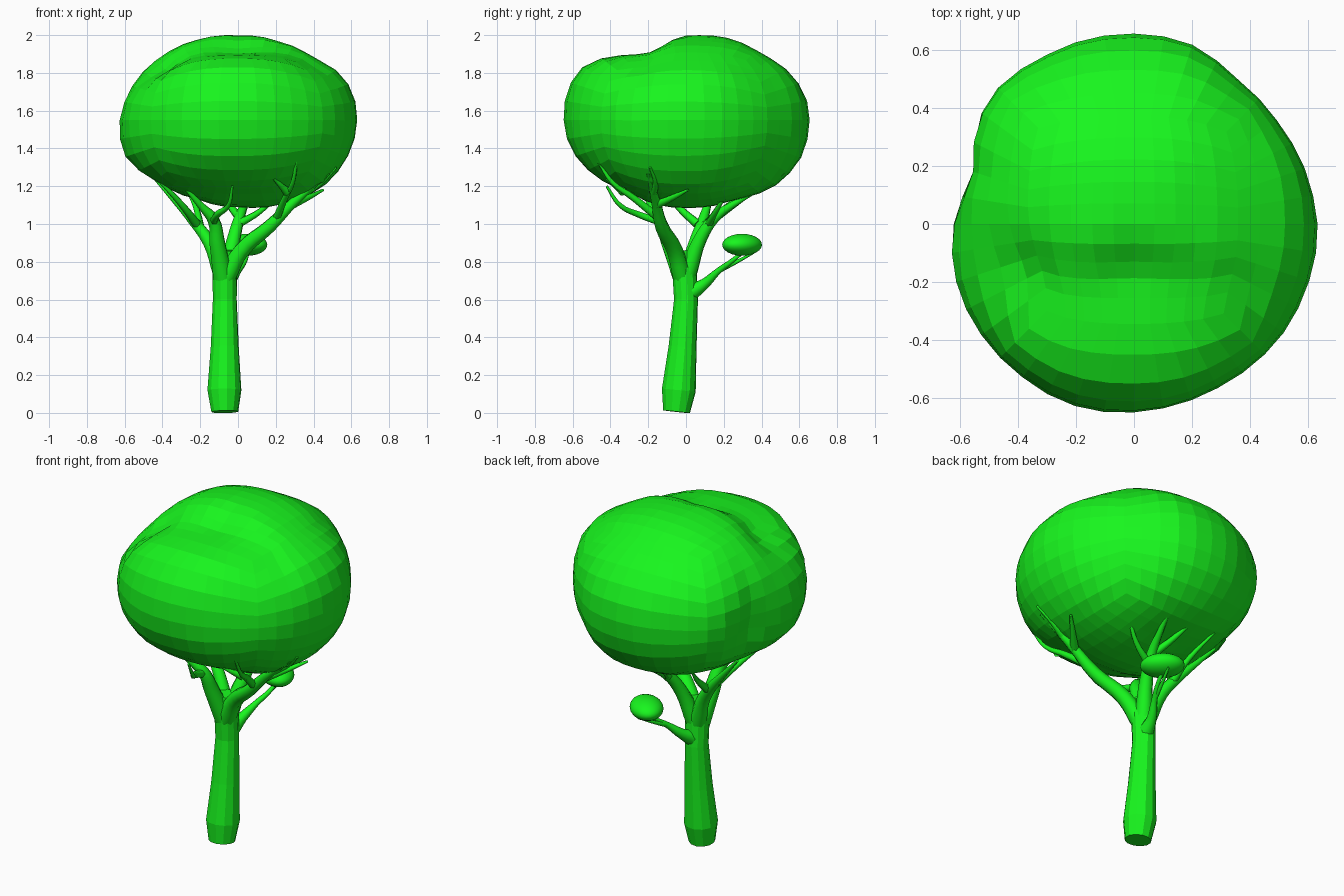
import bpy, bmesh, math
from mathutils import Vector

if "Cube" in bpy.data.objects:
    bpy.data.objects.remove(bpy.data.objects["Cube"])

green = bpy.data.materials.new("green")
green.diffuse_color = (0.009, 0.92, 0.013, 1)
green.use_nodes = True
green.node_tree.nodes["Principled BSDF"].inputs["Base Color"].default_value = green.diffuse_color


def tube(name, pts, sides=8, smooth=True):
    """Tapered tube through (x, y, z, radius) points."""
    cu = bpy.data.curves.new(name, 'CURVE')
    cu.dimensions = '3D'
    cu.bevel_depth = 1.0
    cu.bevel_resolution = (sides - 4) // 2
    cu.use_fill_caps = True
    cu.resolution_u = 4
    if smooth:
        sp = cu.splines.new('BEZIER')
        sp.bezier_points.add(len(pts) - 1)
        for bp, p in zip(sp.bezier_points, pts):
            bp.co = p[:3]
            bp.radius = p[3]
            bp.handle_left_type = bp.handle_right_type = 'AUTO'
    else:
        sp = cu.splines.new('POLY')
        sp.points.add(len(pts) - 1)
        for bp, p in zip(sp.points, pts):
            bp.co = (p[0], p[1], p[2], 1)
            bp.radius = p[3]
    sp.use_smooth = smooth
    cu.materials.append(green)
    ob = bpy.data.objects.new(name, cu)
    bpy.context.collection.objects.link(ob)
    bpy.ops.object.select_all(action='DESELECT')
    ob.select_set(True)
    bpy.context.view_layer.objects.active = ob
    bpy.ops.object.convert(target='MESH')


# Trunk
tube("trunk", [(-.07, -.05, .006, .072), (-.072, -.038, .12, .091), (-.07, -.018, .35, .075),
               (-.07, 0, .6, .064), (-.07, -.008, .76, .066), (-.07, -.015, .86, .05)],
     sides=12, smooth=False)

# Main limbs
tube("limb_right", [(-.06, -.02, .72, .052), (.02, -.06, .86, .044), (.17, -.13, .99, .036),
                    (.3, -.16, 1.12, .026), (.48, -.2, 1.27, .01)])
tube("limb_front", [(-.08, -.02, .72, .055), (-.11, -.09, .9, .044), (-.13, -.14, 1.02, .033),
                    (-.19, -.18, 1.09, .02), (-.27, -.23, 1.18, .01)])
tube("limb_left", [(-.085, .01, .74, .05), (-.15, .05, .9, .036), (-.24, .09, 1.02, .028),
                   (-.33, .12, 1.12, .018), (-.44, .15, 1.24, .008)])
tube("limb_back", [(-.06, .01, .74, .05), (-.02, .08, .93, .036), (.01, .16, 1.04, .028),
                   (.04, .26, 1.11, .018), (.08, .4, 1.19, .008)])

# Side shoots reaching the canopy
shoots = [
    [(.2, -.13, 1.02), (.25, -.28, 1.14), (.29, -.39, 1.22), (.31, -.47, 1.34)],
    [(.26, -.33, 1.17), (.23, -.37, 1.2), (.19, -.42, 1.24)],
    [(.28, -.16, 1.1), (.37, -.07, 1.14), (.45, .01, 1.18)],
    [(.36, -.17, 1.17), (.44, -.16, 1.22), (.52, -.19, 1.3)],
    [(-.13, -.13, 1.01), (-.11, -.25, 1.05), (-.05, -.35, 1.1), (-.03, -.42, 1.2)],
    [(-.22, .06, 1.0), (-.28, -.03, 1.08), (-.36, -.1, 1.17), (-.42, -.13, 1.23)],
    [(-.2, .08, .98), (-.22, .2, 1.08), (-.28, .34, 1.2)],
    [(0, .12, 1.0), (.12, .16, 1.07), (.22, .22, 1.17)],
    [(.01, .15, 1.03), (-.06, .28, 1.12), (-.1, .4, 1.2)],
]
for i, s in enumerate(shoots):
    n = len(s) - 1
    tube(f"shoot_{i + 1}", [(*p, .024 - .017 * k / n) for k, p in enumerate(s)], sides=6)

# Low side branch with its twig
tube("low_branch", [(-.06, .03, .64, .045), (-.04, .1, .685, .028), (0, .17, .75, .017),
                    (.04, .25, .81, .012), (.05, .31, .86, .01)])
tube("low_twig", [(.0, .17, .75, .014), (.03, .27, .8, .01), (.06, .36, .85, .007)], sides=6)

# Small leaf clump on the low branch
bpy.ops.mesh.primitive_uv_sphere_add(segments=24, ring_count=12, radius=1,
                                     location=(.05, .297, .89),
                                     rotation=(0, 0, math.radians(135)))
clump = bpy.context.object
clump.name = "small_leaf_clump"
clump.scale = (.12, .09, .058)
clump.data.materials.append(green)
bpy.ops.object.shade_smooth()

# Canopy: sphere from a gridded cube, shaped by its front, side and top outlines
CZ = 1.55
AX = (.63, .645, .455)
front = [(.63, 1.55), (.615, 1.68), (.55, 1.79), (.4, 1.88), (.2, 1.97), (0, 2), (-.2, 1.98),
         (-.4, 1.9), (-.55, 1.76), (-.6, 1.6), (-.635, 1.47), (-.6, 1.35), (-.42, 1.22),
         (-.2, 1.13), (0, 1.09), (.25, 1.11), (.49, 1.23), (.6, 1.4)]
side = [(.65, 1.53), (.63, 1.68), (.55, 1.8), (.4, 1.9), (.2, 1.99), (.1, 2), (0, 1.99),
        (-.1, 1.95), (-.2, 1.9), (-.3, 1.89), (-.4, 1.89), (-.55, 1.83), (-.63, 1.72),
        (-.655, 1.58), (-.61, 1.4), (-.5, 1.27), (-.3, 1.17), (0, 1.09), (.25, 1.13),
        (.5, 1.22), (.62, 1.37)]
top = [(.635, -.02), (.61, .1), (.5, .34), (.35, .5), (.19, .62), (0, .66), (-.32, .57),
       (-.45, .49), (-.56, .33), (-.56, .17), (-.635, -.1), (-.6, -.25), (-.35, -.55),
       (-.25, -.61), (-.07, -.65), (.05, -.635), (.27, -.57), (.51, -.38), (.6, -.2)]


def polar(pts, cz):
    return sorted((math.atan2(b - cz, a), math.hypot(a, b - cz)) for a, b in pts)


def radius_at(table, ang):
    first, last = table[0], table[-1]
    t = [(last[0] - math.tau, last[1])] + table + [(first[0] + math.tau, first[1])]
    for (a0, r0), (a1, r1) in zip(t, t[1:]):
        if a0 <= ang <= a1:
            return r0 + (r1 - r0) * (ang - a0) / max(a1 - a0, 1e-6)
    return last[1]


def base_radius(d):
    return sum(abs(c / a) ** 2.2 for c, a in zip(d, AX)) ** (-1 / 2.2)


# (normal axis, first axis, second axis, outline)
outlines = [(1, 0, 2, polar(front, CZ)), (0, 1, 2, polar(side, CZ)), (2, 0, 1, polar(top, 0))]
# dents: centre, reach, depth
dents = [((-.4, -.2, 1.82), .17, .08), ((-.58, .22, 1.42), .15, .05),
         ((.42, -.25, 1.83), .15, .02)]


def canopy_point(d):
    total = weight = 0
    for n, a, b, table in outlines:
        w = (1 - d[n] ** 2) ** 2 / (d[n] ** 2 + .03)
        if w < 1e-6:
            continue
        flat = Vector((0, 0, 0))
        flat[a], flat[b] = d[a], d[b]
        flat.normalize()
        total += w * radius_at(table, math.atan2(d[b], d[a])) / base_radius(flat)
        weight += w
    p = d * (base_radius(d) * total / weight) + Vector((0, 0, CZ))
    sink = sum(depth * math.exp(-((p - Vector(c)).length / reach) ** 2)
               for c, reach, depth in dents)
    return p - d * sink


bm = bmesh.new()
bmesh.ops.create_cube(bm, size=2)
bmesh.ops.subdivide_edges(bm, edges=bm.edges[:], cuts=9, use_grid_fill=True)
for v in bm.verts:
    d = Vector([math.tan(c * math.pi / 4) for c in v.co]).normalized()
    p = canopy_point(d)
    # groove between the front lobe and the crown
    if p.z > 1.5:
        line = -.14 - .4 * max(p.x, 0) ** 2
        p.z -= .02 * math.exp(-((p.y - line) / .07) ** 2) * math.exp(-(p.x / .45) ** 4)
    v.co = p
bmesh.ops.recalc_face_normals(bm, faces=bm.faces[:])
me = bpy.data.meshes.new("canopy")
bm.to_mesh(me)
bm.free()
me.materials.append(green)
bpy.context.collection.objects.link(bpy.data.objects.new("canopy", me))
